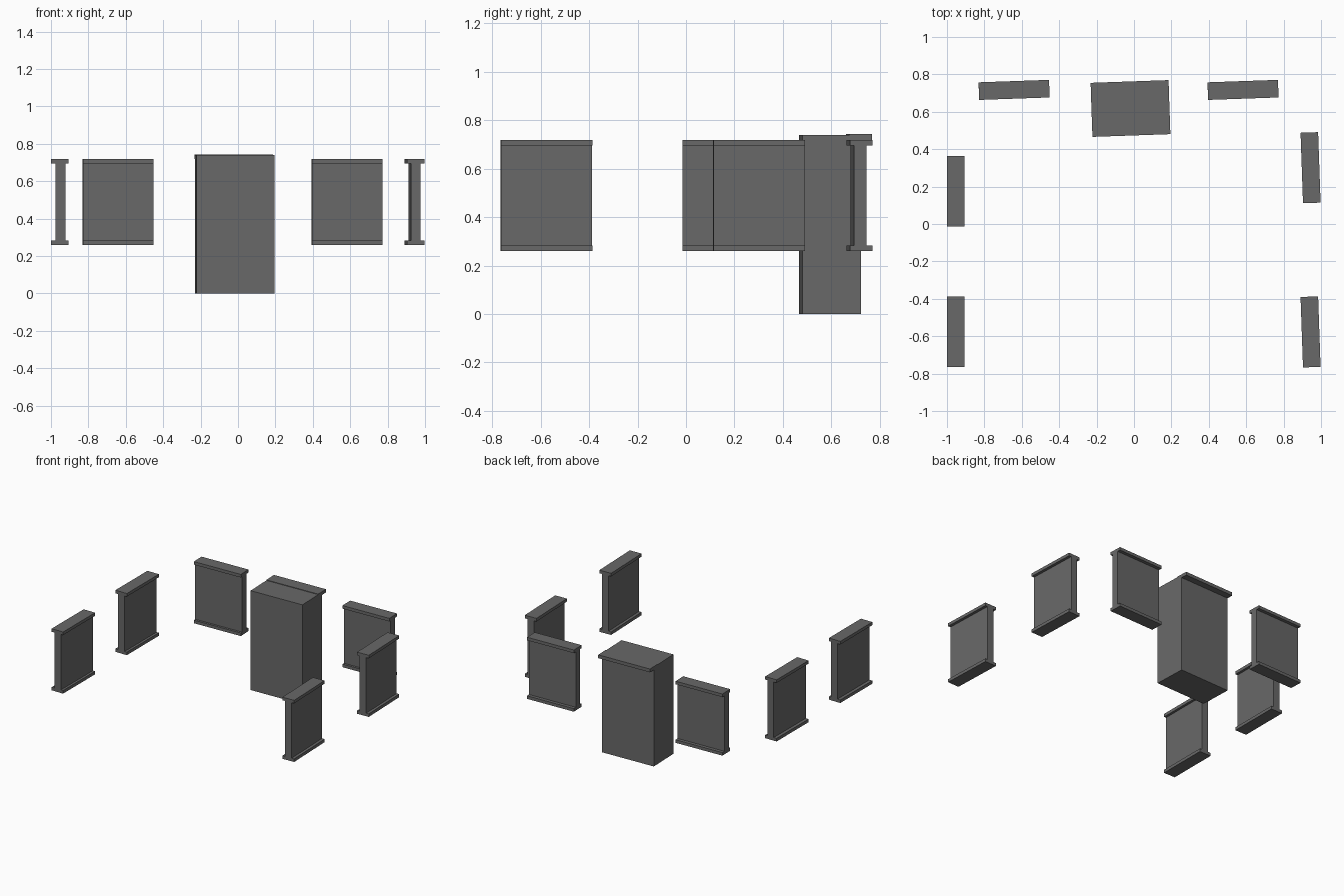
import bpy
import math

if "Cube" in bpy.data.objects:
    bpy.data.objects.remove(bpy.data.objects["Cube"])

grey = bpy.data.materials.new("dark_grey")
grey.diffuse_color = (0.14, 0.14, 0.14, 1)
grey.use_nodes = True
grey.node_tree.nodes["Principled BSDF"].inputs["Base Color"].default_value = grey.diffuse_color


def box(name, center, size, angle):
    """Box of given size, turned about z by angle degrees."""
    bpy.ops.mesh.primitive_cube_add(size=1, location=center,
                                    rotation=(0, 0, math.radians(angle)))
    ob = bpy.context.object
    ob.name = name
    ob.scale = size
    bpy.ops.object.transform_apply(location=False, rotation=False, scale=True)
    ob.data.materials.append(grey)


LENGTH, DEPTH, LIP = 0.377, 0.094, 0.023
BOTTOM, TOP = 0.26, 0.719


def window(name, x, y, angle, shift=(0, 0)):
    """Thin panel between a sill and a lintel of the same length."""
    box(name + "_sill", (x, y, BOTTOM + LIP / 2), (LENGTH, DEPTH, LIP), angle)
    box(name + "_lintel", (x, y, TOP - LIP / 2), (LENGTH, DEPTH, LIP), angle)
    box(name + "_panel", (x + shift[0], y + shift[1], (BOTTOM + TOP) / 2),
        (LENGTH, 0.053, TOP - BOTTOM - 2 * LIP), angle)


# back windows, slightly turned
window("back_left_window", -0.641, 0.717, 2, (0, -0.004))
window("back_right_window", 0.583, 0.717, 2, (0, -0.004))

# side windows
window("left_rear_window", -0.953, 0.174, 90, (0.003, 0))
window("left_front_window", -0.953, -0.576, 90, (0.003, 0))
window("right_rear_window", 0.944, 0.301, 92)
window("right_front_window", 0.944, -0.577, 92)

# door block with a lip overhanging at the back
box("door_block", (-0.018, 0.594, 0.37), (0.417, 0.242, 0.74), 2)
box("door_lintel", (-0.022, 0.715, 0.7315), (0.417, 0.094, 0.025), 2)
